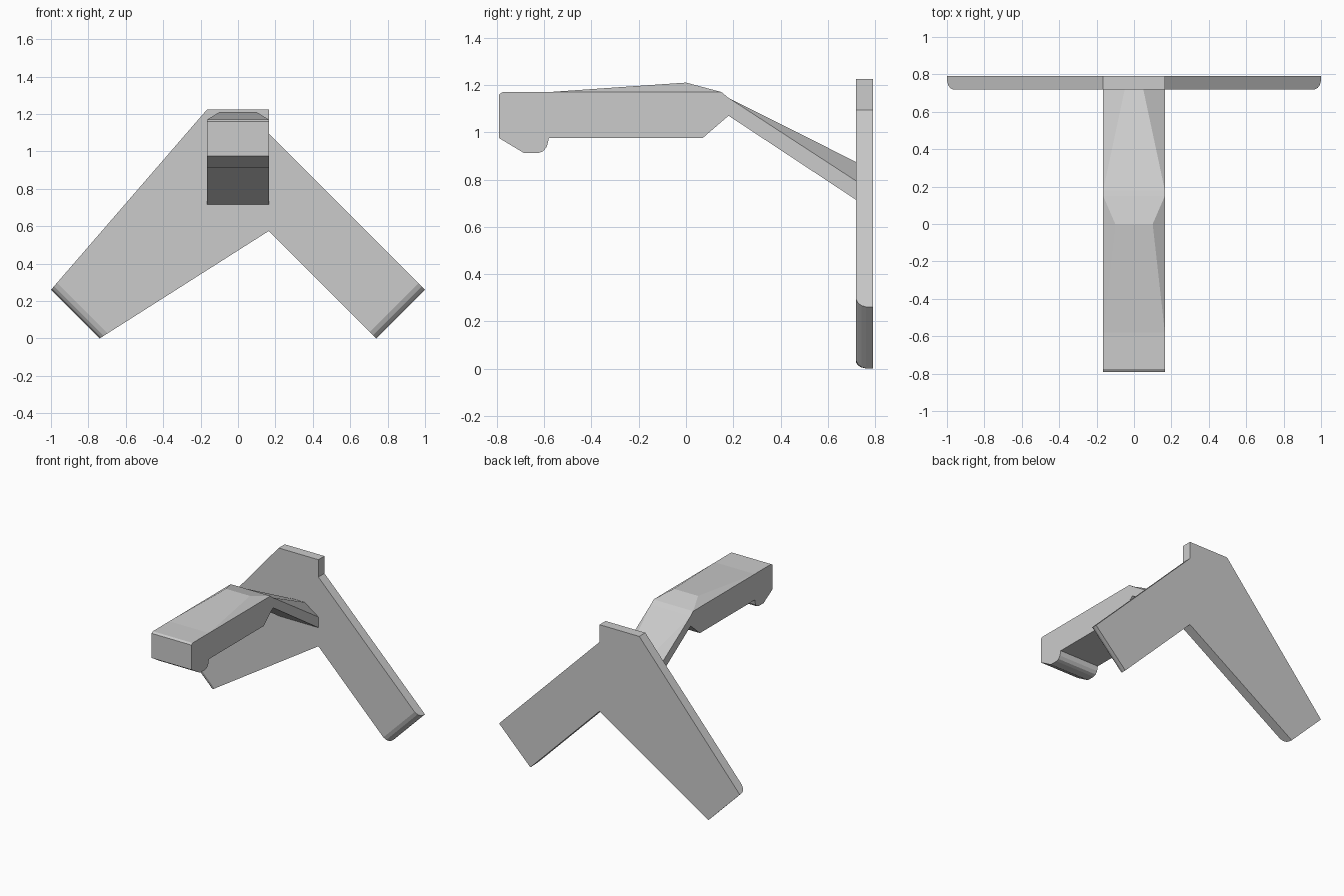
import bpy, bmesh
from mathutils import Vector

if "Cube" in bpy.data.objects:
    bpy.data.objects.remove(bpy.data.objects["Cube"])


def finish(name, bm):
    bmesh.ops.recalc_face_normals(bm, faces=bm.faces)
    mesh = bpy.data.meshes.new(name)
    bm.to_mesh(mesh)
    bm.free()
    obj = bpy.data.objects.new(name, mesh)
    bpy.context.collection.objects.link(obj)
    return obj


# Back plate with two splayed legs: outline lofted through depth,
# the foot corners slide inwards to round the front edge of each foot
outline = [(-0.165, 1.225), (-1, 0.26), (-0.74, 0), (0.165, 0.575),
           (0.74, 0), (1, 0.26), (0.165, 1.095), (0.165, 1.225)]
foot_slides = {1: 0, 2: 3, 4: 3, 5: 6}      # foot corner -> corner it slides towards
layers = [(0.79, 0), (0.762, 0.002), (0.742, 0.01), (0.728, 0.025), (0.718, 0.05)]

bm = bmesh.new()
rings = []
for y, inset in layers:
    ring = []
    for i, p in enumerate(outline):
        p = Vector(p)
        if i in foot_slides:
            p += (Vector(outline[foot_slides[i]]) - p).normalized() * inset
        ring.append(bm.verts.new((p.x, y, p.y)))
    rings.append(ring)
n = len(outline)
for a, b in zip(rings, rings[1:]):
    for i in range(n):
        j = (i + 1) % n
        bm.faces.new((a[i], a[j], b[j], b[i]))
bm.faces.new(rings[0])
bm.faces.new(rings[-1])
finish("leg_plate", bm)

# Forward arm: side profile across the width, with a raised crest on top
# and a tapered ridge on the sloping neck
W = 0.165
profile = [(0.718, 0.715), (0.18, 1.07), (0.07, 0.975), (-0.58, 0.975),
           (-0.588, 0.94), (-0.603, 0.92), (-0.625, 0.912), (-0.685, 0.912),
           (-0.79, 0.975), (-0.79, 1.16), (-0.775, 1.17), (-0.58, 1.17),
           (0.15, 1.17), (0.18, 1.145), (0.718, 0.795)]
CREST, NECK = 11, 13                         # segments that carry raised tops

bm = bmesh.new()
left = [bm.verts.new((-W, y, z)) for y, z in profile]
right = [bm.verts.new((W, y, z)) for y, z in profile]
bm.faces.new(left)
bm.faces.new(right)
for i in range(len(profile) - 1):
    if i not in (CREST, NECK):
        bm.faces.new((left[i], left[i + 1], right[i + 1], right[i]))


def raised_pair(x, y, z, i):
    """Add a pair of raised points and the side triangles beside them."""
    pair = [bm.verts.new((s * x, y, z)) for s in (-1, 1)]
    for side, v in zip((left, right), pair):
        bm.faces.new((side[i], side[i + 1], v))
    return pair


cl, cr = raised_pair(0.1, 0, 1.21, CREST)
bm.faces.new((left[CREST], right[CREST], cr, cl))
bm.faces.new((cl, cr, right[CREST + 1], left[CREST + 1]))
nl, nr = raised_pair(0.05, 0.718, 0.875, NECK)
bm.faces.new((left[NECK], right[NECK], nr, nl))
bm.faces.new((left[0], right[0], right[-1], nr, nl, left[-1]))
finish("forward_arm", bm)
